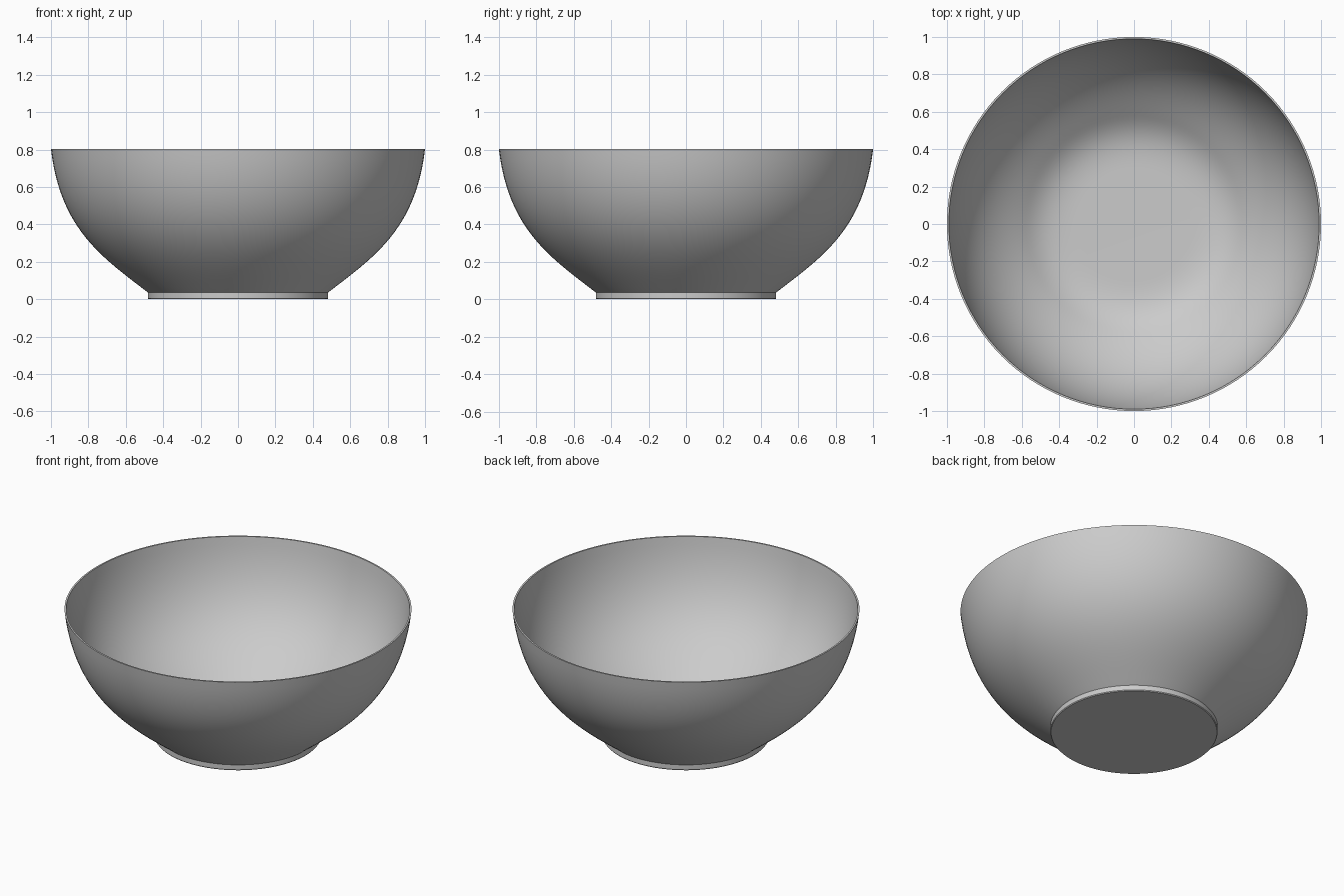
import bpy
import math
from mathutils import Vector

cube = bpy.data.objects.get("Cube")
if cube:
    bpy.data.objects.remove(cube, do_unlink=True)

SIDES = 128


def flat_material(name, rgb):
    mat = bpy.data.materials.new(name)
    mat.use_nodes = True
    mat.diffuse_color = (*rgb, 1)
    mat.node_tree.nodes["Principled BSDF"].inputs["Base Color"].default_value = (*rgb, 1)
    return mat


def curve(*points, steps=24):
    """Sample a cubic curve through start, two handles and end, as (radius, height)."""
    a, b, c, d = map(Vector, points)
    samples = []
    for i in range(steps + 1):
        t = i / steps
        s = 1 - t
        samples.append(tuple(a * s**3 + b * 3 * s * s * t + c * 3 * s * t * t + d * t**3))
    return samples


def lathe(name, profile, mat):
    """Spin a (radius, height) profile about z; zero-radius ends become single poles."""
    verts, rings, faces = [], [], []
    for r, z in profile:
        count = SIDES if r > 0 else 1
        rings.append(range(len(verts), len(verts) + count))
        for i in range(count):
            a = math.tau * i / SIDES
            verts.append((r * math.cos(a), r * math.sin(a), z))
    for low, high in zip(rings, rings[1:]):
        for i in range(SIDES):
            j = (i + 1) % SIDES
            quad = [low[i % len(low)], low[j % len(low)],
                    high[j % len(high)], high[i % len(high)]]
            faces.append(list(dict.fromkeys(quad)))
    mesh = bpy.data.meshes.new(name)
    mesh.from_pydata(verts, [], faces)
    mesh.materials.append(mat)
    obj = bpy.data.objects.new(name, mesh)
    bpy.context.collection.objects.link(obj)
    bpy.ops.object.select_all(action="DESELECT")
    obj.select_set(True)
    bpy.context.view_layer.objects.active = obj
    bpy.ops.object.shade_smooth_by_angle(angle=math.radians(30))


# Foot: flat base and short upright ring
foot = [(0, 0), (0.478, 0), (0.482, 0.005), (0.482, 0.036)]

# Outer wall up to a thin flat rim
outer = curve((0.486, 0.039), (0.72, 0.22), (0.95, 0.37), (1, 0.803))

# Inner wall running parallel to the outer one, then easing into a flat floor
inner = curve((0.99, 0.803), (0.938, 0.38), (0.73, 0.245), (0.58, 0.13))
basin = curve((0.58, 0.13), (0.5, 0.068), (0.43, 0.045), (0.3, 0.045), steps=12)
floor = [(0, 0.045)]

ceramic = flat_material("grey ceramic", (0.6, 0.6, 0.6))
lathe("bowl", foot + outer + inner + basin[1:] + floor, ceramic)
